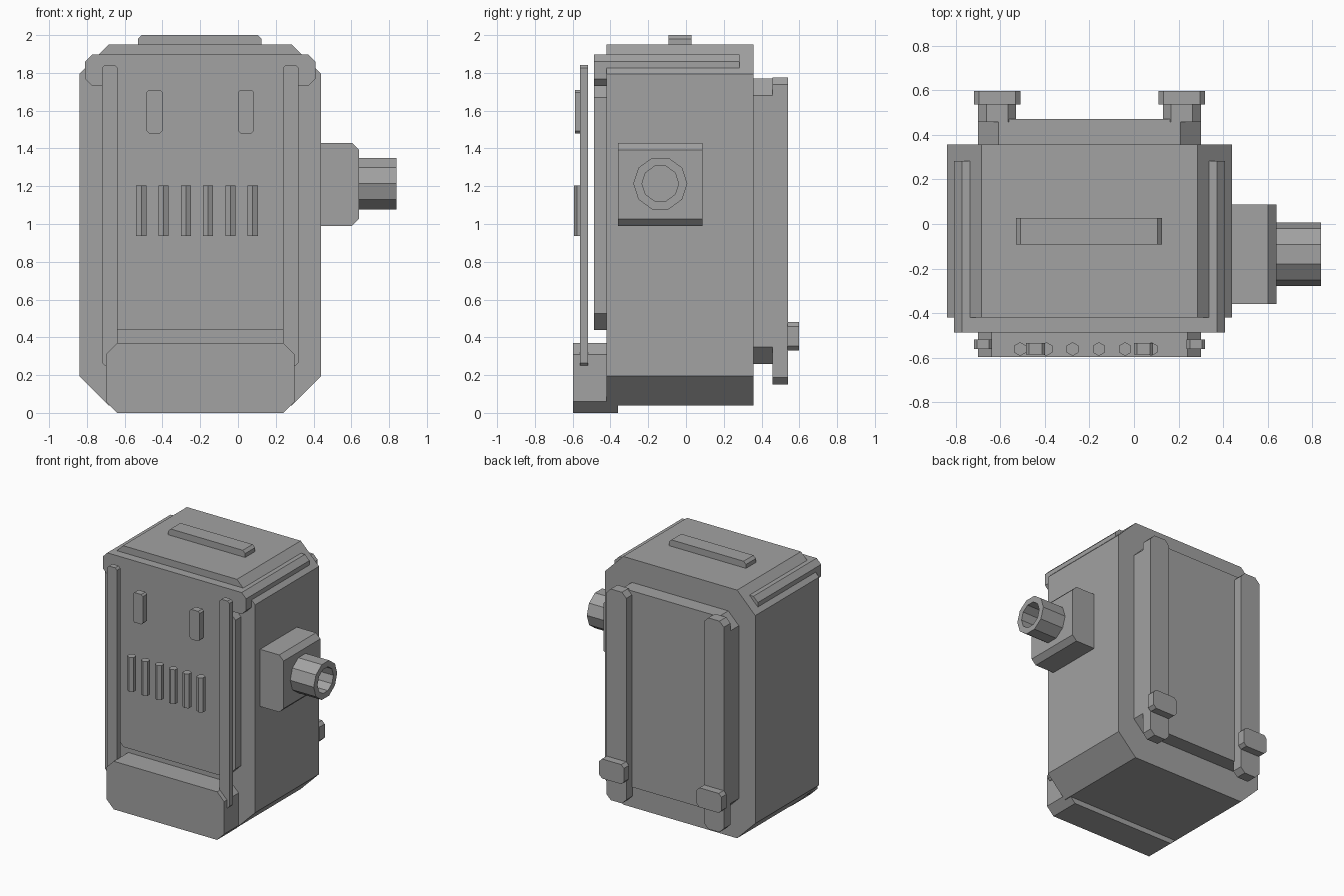
import bpy, bmesh
from math import pi, cos, sin

if "Cube" in bpy.data.objects:
    bpy.data.objects.remove(bpy.data.objects["Cube"])

CX = -0.2  # symmetry line of the cabinet

# Dark grey shared by every part
grey = bpy.data.materials.new("dark_grey")
grey.diffuse_color = (0.36, 0.36, 0.36, 1)
grey.use_nodes = True
grey.node_tree.nodes["Principled BSDF"].inputs["Base Color"].default_value = grey.diffuse_color


def add_mesh(name, bm):
    bmesh.ops.recalc_face_normals(bm, faces=bm.faces)
    me = bpy.data.meshes.new(name)
    bm.to_mesh(me)
    bm.free()
    me.materials.append(grey)
    ob = bpy.data.objects.new(name, me)
    bpy.context.collection.objects.link(ob)
    return ob


def slab(name, x, y, z, c):
    """Octagonal front outline with corner cut c, extruded along y."""
    (x0, x1), (y0, y1), (z0, z1) = x, y, z
    pts = [(x0 + c, z0), (x1 - c, z0), (x1, z0 + c), (x1, z1 - c),
           (x1 - c, z1), (x0 + c, z1), (x0, z1 - c), (x0, z0 + c)]
    bm = bmesh.new()
    face = bm.faces.new([bm.verts.new((px, y0, pz)) for px, pz in pts])
    out = bmesh.ops.extrude_face_region(bm, geom=[face], use_keep_orig=True)
    verts = [v for v in out["geom"] if isinstance(v, bmesh.types.BMVert)]
    bmesh.ops.translate(bm, verts=verts, vec=(0, y1 - y0, 0))
    return add_mesh(name, bm)


def slab_pair(name, near, far, y, z, c):
    """Two slabs mirrored about the cabinet centre line."""
    slab(name + "_right", (CX + near, CX + far), y, z, c)
    slab(name + "_left", (CX - far, CX - near), y, z, c)


# Cabinet body and its front, rear and top panels
slab("cabinet_body", (-0.84, 0.44), (-0.42, 0.357), (0.04, 1.95), 0.155)
slab("front_panel", (-0.72, 0.32), (-0.487, -0.40), (0.44, 1.755), 0.085)
slab("upper_collar", (-0.81, 0.41), (-0.487, 0.283), (1.73, 1.897), 0.038)
slab("front_bin", (-0.70, 0.30), (-0.597, -0.36), (0.0, 0.37), 0.06)
slab("rear_panel", (-0.70, 0.30), (0.30, 0.472), (0.26, 1.77), 0.09)
slab("top_handle", (-0.53, 0.125), (-0.092, 0.028), (1.93, 2.0), 0.02)

# Front strips, windows, rear rails and feet
slab_pair("front_strip", 0.437, 0.52, (-0.562, -0.52), (0.25, 1.842), 0.015)
slab_pair("front_window", 0.2, 0.285, (-0.587, -0.535), (1.48, 1.71), 0.013)
slab_pair("rear_rail", 0.33, 0.50, (0.458, 0.54), (0.15, 1.775), 0.037)
slab_pair("rear_foot", 0.31, 0.52, (0.537, 0.598), (0.33, 0.48), 0.023)

# Six hexagonal vent bars
for i in range(6):
    bm = bmesh.new()
    bmesh.ops.create_cone(bm, cap_ends=True, segments=6, radius1=0.031,
                          radius2=0.031, depth=0.265)
    bar = add_mesh(f"vent_bar_{i + 1}", bm)
    bar.location = (-0.512 + i * 0.118, -0.562, 1.07)

# Side mounting block
slab("side_block", (0.36, 0.64), (-0.36, 0.088), (0.99, 1.43), 0.037)

# Hollow ten-sided pipe: one rectangular section linked around the x axis
bm = bmesh.new()
section = [(0.62, 0.143), (0.84, 0.143), (0.84, 0.097), (0.62, 0.097)]
rings = []
for i in range(10):
    a = 2 * pi * i / 10
    rings.append([bm.verts.new((x, r * cos(a), r * sin(a))) for x, r in section])
for i in range(10):
    p, q = rings[i], rings[(i + 1) % 10]
    for k in range(4):
        j = (k + 1) % 4
        bm.faces.new((p[k], p[j], q[j], q[k]))
pipe = add_mesh("side_pipe", bm)
pipe.location = (0, -0.136, 1.214)
